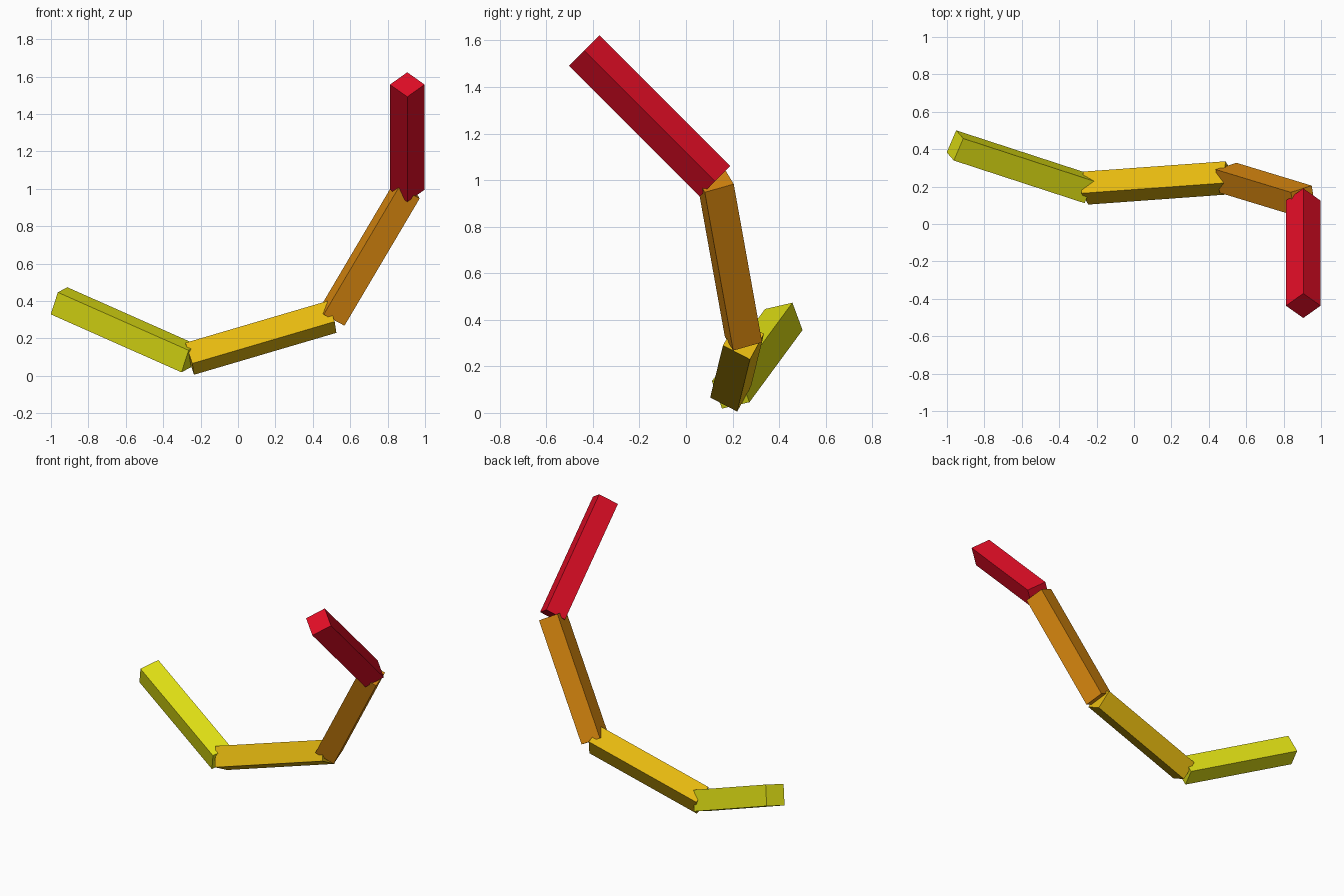
import bpy, bmesh
from mathutils import Vector, Matrix

if "Cube" in bpy.data.objects:
    bpy.data.objects.remove(bpy.data.objects["Cube"])

SIDE = 0.131


def make_material(name, rgb):
    mat = bpy.data.materials.new(name)
    mat.diffuse_color = (*rgb, 1.0)
    mat.use_nodes = True
    mat.node_tree.nodes["Principled BSDF"].inputs["Base Color"].default_value = mat.diffuse_color
    return mat


def square_beam(name, start, end, corner, mat):
    """Square bar from start to end; corner points from the axis to one long edge."""
    start, end = Vector(start), Vector(end)
    axis = (end - start).normalized()
    c = Vector(corner)
    c = (c - axis * c.dot(axis)).normalized()
    d = axis.cross(c)
    # Local x and y are the flat sides, 45 degrees from the corner direction
    u, v = (c - d).normalized(), (c + d).normalized()
    frame = Matrix((u, v, axis)).transposed().to_4x4()
    size = Matrix.Diagonal((SIDE, SIDE, (end - start).length, 1.0))
    bm = bmesh.new()
    bmesh.ops.create_cube(bm, size=1.0, matrix=frame @ size)
    bmesh.ops.recalc_face_normals(bm, faces=bm.faces)
    mesh = bpy.data.meshes.new(name)
    bm.to_mesh(mesh)
    bm.free()
    mesh.materials.append(mat)
    obj = bpy.data.objects.new(name, mesh)
    obj.location = (start + end) / 2
    bpy.context.collection.objects.link(obj)
    return obj


# Joints of the chain, from the low left tip to the high right tip
joints = [
    (-0.957, 0.420, 0.401),
    (-0.258, 0.192, 0.091),
    (0.503, 0.247, 0.315),
    (0.905, 0.125, 0.995),
    (0.905, -0.437, 1.557),
]

# Name, long-edge direction and colour of each segment
segments = [
    ("lime_segment", (-0.043, -0.037, -0.072), "lime", (0.753, 0.753, 0.007)),
    ("yellow_segment", (0.008, -0.092, -0.028), "golden yellow", (0.791, 0.485, 0.005)),
    ("orange_segment", (0.045, 0.080, -0.012), "orange", (0.716, 0.254, 0.005)),
    ("red_segment", (1.0, 0.0, 0.0), "red", (0.753, 0.004, 0.019)),
]

for i, (name, corner, colour, rgb) in enumerate(segments):
    square_beam(name, joints[i], joints[i + 1], corner, make_material(colour, rgb))
